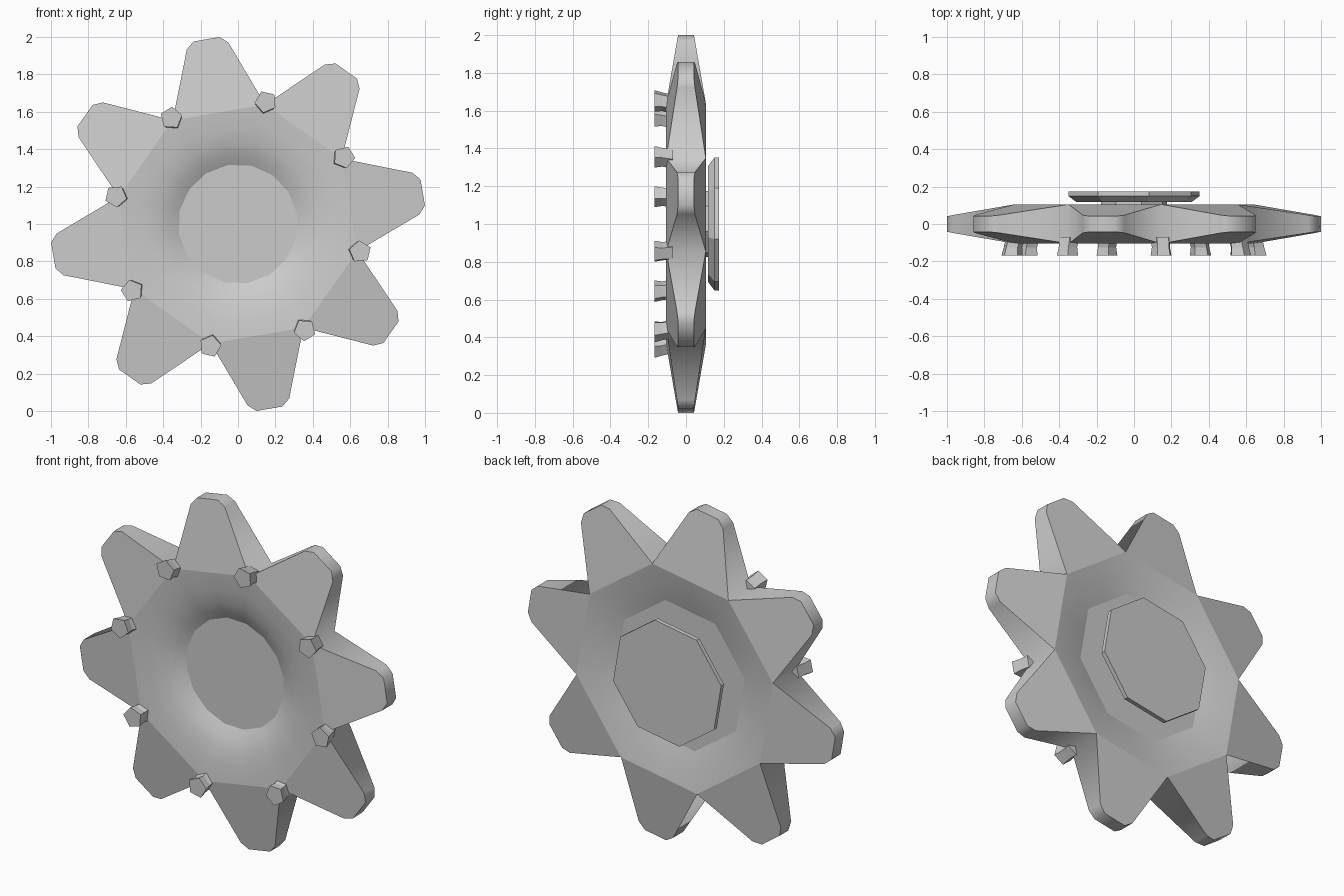
import bpy, bmesh, math

old = bpy.data.objects.get("Cube")
if old:
    bpy.data.objects.remove(old, do_unlink=True)

grey = bpy.data.materials.new("plain_grey")
grey.use_nodes = True
colour = (0.6, 0.6, 0.6, 1)
grey.diffuse_color = colour
grey.node_tree.nodes["Principled BSDF"].inputs["Base Color"].default_value = colour

TEETH = 8
STEP = math.tau / TEETH
START = math.radians(9.7)          # direction of the first tooth
VALLEY = 0.655                     # radius of the valleys between teeth
FLAT = math.cos(STEP / 2)          # octagon edge-middle factor
BASE = VALLEY * FLAT


def place(u, s, angle, y):
    """u outward along an angle, s sideways, y depth."""
    c, n = math.cos(angle), math.sin(angle)
    return (u * c - s * n, y, 1 + u * n + s * c)


def finish(bm, name, tags=None):
    """Smooth shade, keeping an edge sharp wherever the surface group changes."""
    bmesh.ops.recalc_face_normals(bm, faces=bm.faces[:])
    for f in bm.faces:
        f.smooth = tags is not None
    if tags:
        for e in bm.edges:
            e.smooth = len({tags[f] for f in e.link_faces}) == 1
    mesh = bpy.data.meshes.new(name)
    bm.to_mesh(mesh)
    bm.free()
    mesh.materials.append(grey)
    obj = bpy.data.objects.new(name, mesh)
    bpy.context.collection.objects.link(obj)
    return obj


def loft(name, rows, sides, turn):
    """Closed solid from (radius, y, centre distance) polygon rows."""
    bm = bmesh.new()
    rings = []
    for r, y, out in rows:
        ring = []
        for i in range(sides):
            a = turn + math.tau * i / sides
            ring.append(bm.verts.new((r * math.cos(a) - out * math.cos(turn), y,
                                      1 + r * math.sin(a) - out * math.sin(turn))))
        rings.append(ring)
    for a, b in zip(rings, rings[1:]):
        for i in range(sides):
            j = (i + 1) % sides
            bm.faces.new((a[i], a[j], b[j], b[i]))
    bm.faces.new(rings[0])
    bm.faces.new(rings[-1])
    return finish(bm, name)


# Toothed wheel: tapered flat teeth around a dished hub
bm = bmesh.new()
tags = {}
TIP = [(0.965, -0.113), (1.002, -0.07), (1.002, 0.07), (0.965, 0.113)]
# dish rows: radius, depth, edge-middle factor
FRONT = [(0.54, 0.096, 0.95), (0.44, 0.078, 0.98), (0.375, 0.055, 1), (0.32, 0.025, 1)]
BACK = [(0.54, 0.085, 0.93), (0.43, 0.055, FLAT)]
outlines = []
for sign, dish in ((-1, FRONT), (1, BACK)):
    rows = []
    for r, y, f in [(VALLEY, 0.105, FLAT)] + dish:
        row = []
        for k in range(TEETH):
            a = START + k * STEP
            row.append(bm.verts.new(place(r * f, 0, a, sign * y)))
            row.append(bm.verts.new(place(r, 0, a + STEP / 2, sign * y)))
        rows.append(row)
    n = len(rows[0])
    for a, b in zip(rows, rows[1:]):
        for i in range(n):
            j = (i + 1) % n
            tags[bm.faces.new((a[i], a[j], b[j], b[i]))] = ("dish", sign)
    tags[bm.faces.new(rows[-1])] = ("floor", sign)
    outline = []
    for k in range(TEETH):
        tip = [bm.verts.new(place(u, s, START + k * STEP,
                                  sign * (0.105 - (u - BASE) * 0.16))) for u, s in TIP]
        before, mid, after = rows[0][2 * k - 1], rows[0][2 * k], rows[0][2 * k + 1]
        tags[bm.faces.new([before] + tip + [after, mid])] = ("tooth", sign, k)
        outline += [before] + tip
    outlines.append(outline)

# Outer walls joining front to back
front, back = outlines
for i in range(len(front)):
    j = (i + 1) % len(front)
    tags[bm.faces.new((front[i], front[j], back[j], back[i]))] = "wall"
finish(bm, "toothed_wheel", tags)

# Five-sided studs at the front of each valley, pointing inward
for k in range(TEETH):
    loft(f"stud_{k + 1}", [(0.06, -0.168, 0.67), (0.052, -0.125, 0.665),
                           (0.055, -0.07, 0.65)],
         5, START + (k + 0.5) * STEP + math.pi)

# Hub plate on a short neck at the back
loft("hub_neck", [(0.18, 0.04, 0), (0.18, 0.125, 0)], TEETH, START + STEP / 2)
loft("hub_plate", [(0.315, 0.117, 0), (0.36, 0.15, 0), (0.36, 0.175, 0)],
     TEETH, START + STEP / 2)
